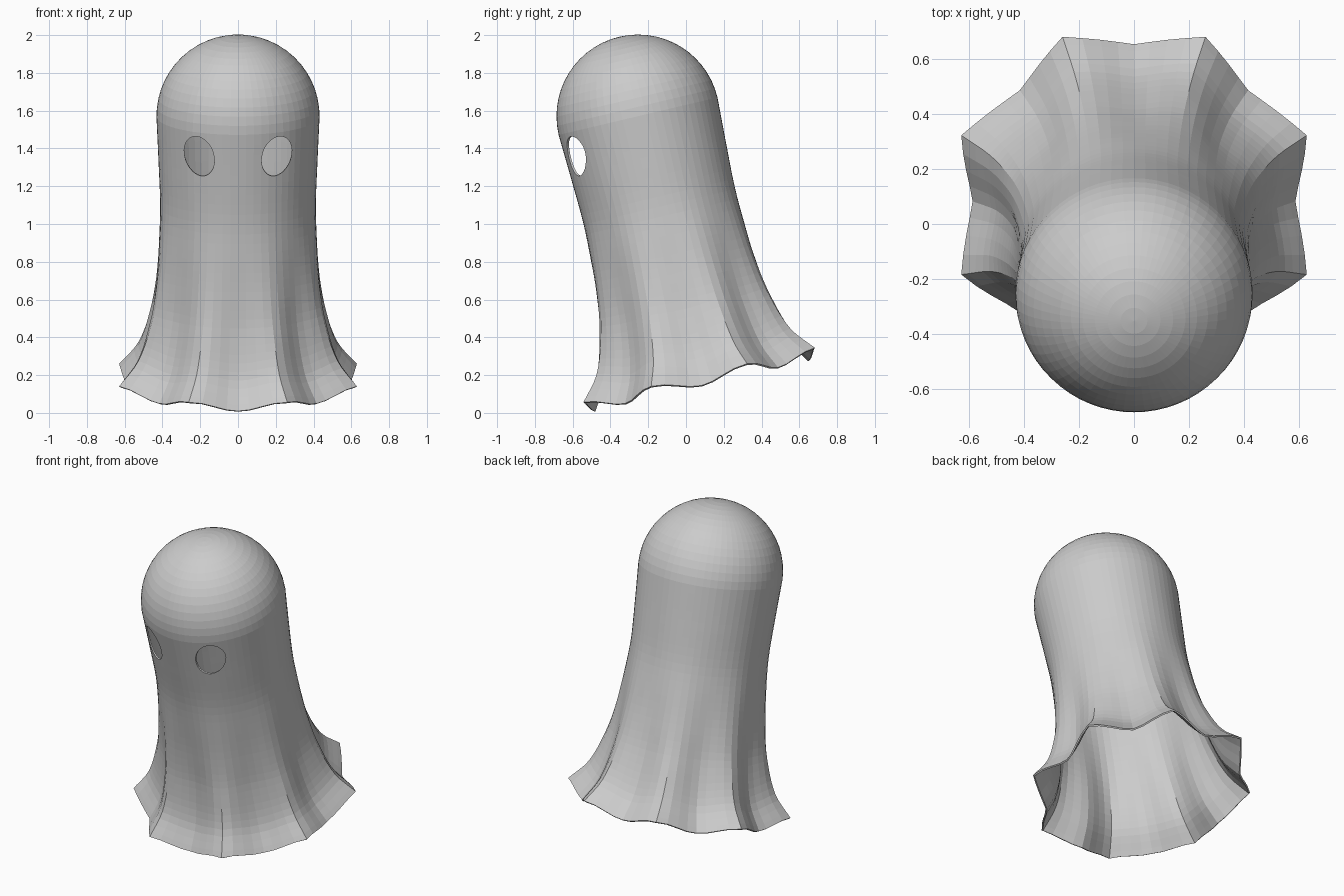
import bpy, bmesh, math
from mathutils import Matrix

if "Cube" in bpy.data.objects:
    bpy.data.objects.remove(bpy.data.objects["Cube"])

SEG = 64
NECK, RAD = 1.465, 0.432
# leaning frame of the whole figure
LEAN = Matrix.Translation((0, 0.0825, 0.145)) @ Matrix.Rotation(math.radians(13.27), 4, 'X')

# height, valley radius, extra radius on the folds
PROFILE = [(0, .588, .093), (.14, .503, .07), (.37, .447, .047), (.57, .428, .026),
           (.78, .418, .011), (.975, .412, .003), (1.2, .42, 0), (1.465, RAD, 0)]


def sample(h, k):
    """Smooth (cubic Hermite) lookup of column k in the profile."""
    n = len(PROFILE)

    def slope(i):
        a, b = PROFILE[max(i - 1, 0)], PROFILE[min(i + 1, n - 1)]
        return (b[k] - a[k]) / (b[0] - a[0])
    i = 0
    while i < n - 2 and h > PROFILE[i + 1][0]:
        i += 1
    p, q = PROFILE[i], PROFILE[i + 1]
    d = q[0] - p[0]
    t = (h - p[0]) / d
    return ((2*t**3 - 3*t**2 + 1) * p[k] + (t**3 - 2*t**2 + t) * d * slope(i)
            + (3*t**2 - 2*t**3) * q[k] + (t**3 - t**2) * d * slope(i + 1))


def make_object(name, bm):
    bmesh.ops.recalc_face_normals(bm, faces=bm.faces)
    bm.transform(LEAN)
    me = bpy.data.meshes.new(name)
    bm.to_mesh(me)
    bm.free()
    ob = bpy.data.objects.new(name, me)
    bpy.context.collection.objects.link(ob)
    return ob


# draped sheet: eight folds at the hem fading into a round head
bm = bmesh.new()
rings = []
ROWS, CAP = 30, 14
for j in range(ROWS + 1):
    h = NECK * (j / ROWS) ** 1.15
    fade = max(0, 1 - h / 0.5)
    ring = []
    for i in range(SEG):
        a = 2 * math.pi * i / SEG
        soft = 0.5 - 0.5 * math.cos(8 * a)
        tri = 1 - abs((a / (math.pi / 4)) % 1 - 0.5) * 2
        fold = fade * tri ** 1.4 + (1 - fade) * soft
        r = sample(h, 1) + sample(h, 2) * fold
        ring.append(bm.verts.new((r * math.cos(a), r * math.sin(a), h + 0.057 * soft * fade)))
    rings.append(ring)
for j in range(1, CAP):
    e = math.pi / 2 * j / CAP
    rings.append([bm.verts.new((RAD * math.cos(e) * math.cos(2 * math.pi * i / SEG),
                                RAD * math.cos(e) * math.sin(2 * math.pi * i / SEG),
                                NECK + RAD * math.sin(e))) for i in range(SEG)])
for lo, hi in zip(rings, rings[1:]):
    for i in range(SEG):
        k = (i + 1) % SEG
        bm.faces.new((lo[i], lo[k], hi[k], hi[i]))
apex = bm.verts.new((0, 0, NECK + RAD))
for i in range(SEG):
    bm.faces.new((rings[-1][i], rings[-1][(i + 1) % SEG], apex))
# outward normals
if apex.link_faces[0].normal.z < 0:
    bmesh.ops.reverse_faces(bm, faces=bm.faces)
sheet = make_object("ghost_sheet", bm)
mod = sheet.modifiers.new("thickness", 'SOLIDIFY')
mod.thickness, mod.offset = 0.01, -1

# oval eye holes cut through the front
for side, s in (("left", -1), ("right", 1)):
    bm = bmesh.new()
    loops = []
    for y in (-0.7, -0.15):
        loops.append([bm.verts.new((s * (0.205 + 0.079 * math.cos(a) + 0.012 * math.sin(a)), y,
                                    1.335 + 0.107 * math.sin(a)))
                      for a in (2 * math.pi * i / 32 for i in range(32))])
        bm.faces.new(loops[-1])
    for i in range(32):
        k = (i + 1) % 32
        bm.faces.new((loops[0][i], loops[0][k], loops[1][k], loops[1][i]))
    cutter = make_object("eye_cutter_" + side, bm)
    cutter.hide_render = True
    cutter.display_type = 'WIRE'
    cut = sheet.modifiers.new("eye_" + side, 'BOOLEAN')
    cut.operation, cut.solver, cut.object = 'DIFFERENCE', 'EXACT', cutter

# bake the modifiers and drop the cutters
bpy.context.view_layer.objects.active = sheet
sheet.select_set(True)
for m in list(sheet.modifiers):
    bpy.ops.object.modifier_apply(modifier=m.name)
for ob in list(bpy.data.objects):
    if ob.name.startswith("eye_cutter"):
        bpy.data.objects.remove(ob)
